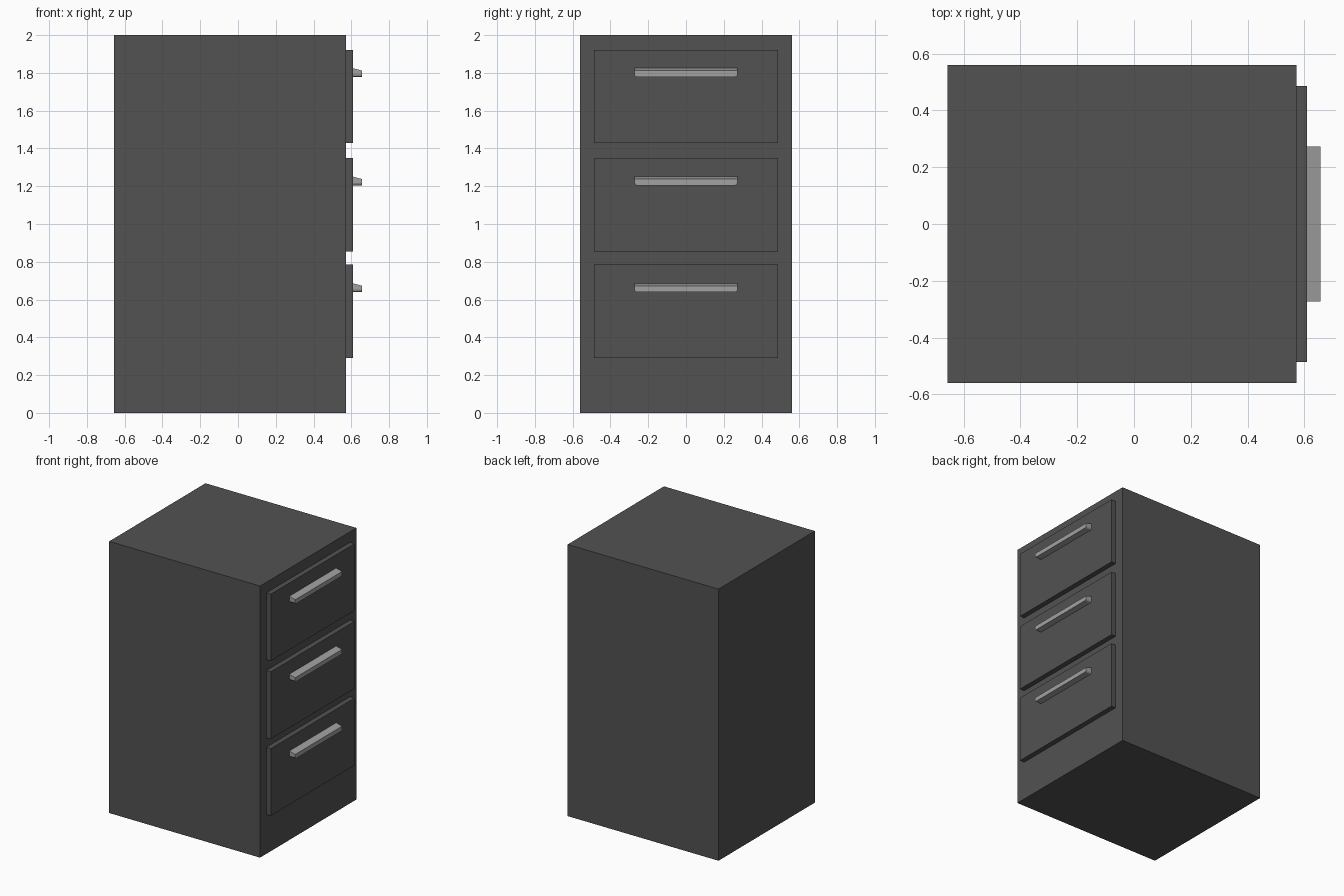
import bpy, bmesh

if "Cube" in bpy.data.objects:
    bpy.data.objects.remove(bpy.data.objects["Cube"])


def material(name, v):
    m = bpy.data.materials.new(name)
    m.diffuse_color = (v, v, v, 1)
    m.use_nodes = True
    m.node_tree.nodes["Principled BSDF"].inputs["Base Color"].default_value = m.diffuse_color
    return m


DARK = material("dark grey", 0.085)
LIGHT = material("light grey", 0.36)


def finish(name, bm, mat):
    bmesh.ops.recalc_face_normals(bm, faces=bm.faces)
    me = bpy.data.meshes.new(name)
    bm.to_mesh(me)
    bm.free()
    me.materials.append(mat)
    ob = bpy.data.objects.new(name, me)
    bpy.context.collection.objects.link(ob)
    return ob


def box(name, lo, hi, mat):
    bm = bmesh.new()
    bmesh.ops.create_cube(bm, size=1)
    for v in bm.verts:
        v.co = [(a + b) / 2 + c * (b - a) for a, b, c in zip(lo, hi, v.co)]
    return finish(name, bm, mat)


def handle(name, z, mat):
    # end outline with small clipped lower corners, top sloping down to the front
    def ring(x, top):
        half = [(0.262, z), (0.270, z + 0.005), (0.273, z + 0.012), (0.273, top)]
        pts = half + [(-y, h) for y, h in reversed(half)]
        return [bm.verts.new((x, y, h)) for y, h in pts]
    bm = bmesh.new()
    back = ring(0.608, z + 0.046)
    front = ring(0.657, z + 0.033)
    bm.faces.new(back)
    bm.faces.new(front)
    n = len(back)
    for i in range(n):
        j = (i + 1) % n
        bm.faces.new((back[i], back[j], front[j], front[i]))
    return finish(name, bm, mat)


# cabinet body
box("cabinet_body", (-0.657, -0.56, 0), (0.572, 0.56, 2), DARK)

# drawer fronts and their pulls
drawers = [("top", 1.43, 1.922, 1.779), ("middle", 0.855, 1.35, 1.205),
           ("bottom", 0.29, 0.785, 0.64)]
for label, z0, z1, zh in drawers:
    box(label + "_drawer_front", (0.571, -0.487, z0), (0.609, 0.487, z1), DARK)
    handle(label + "_drawer_handle", zh, LIGHT)
